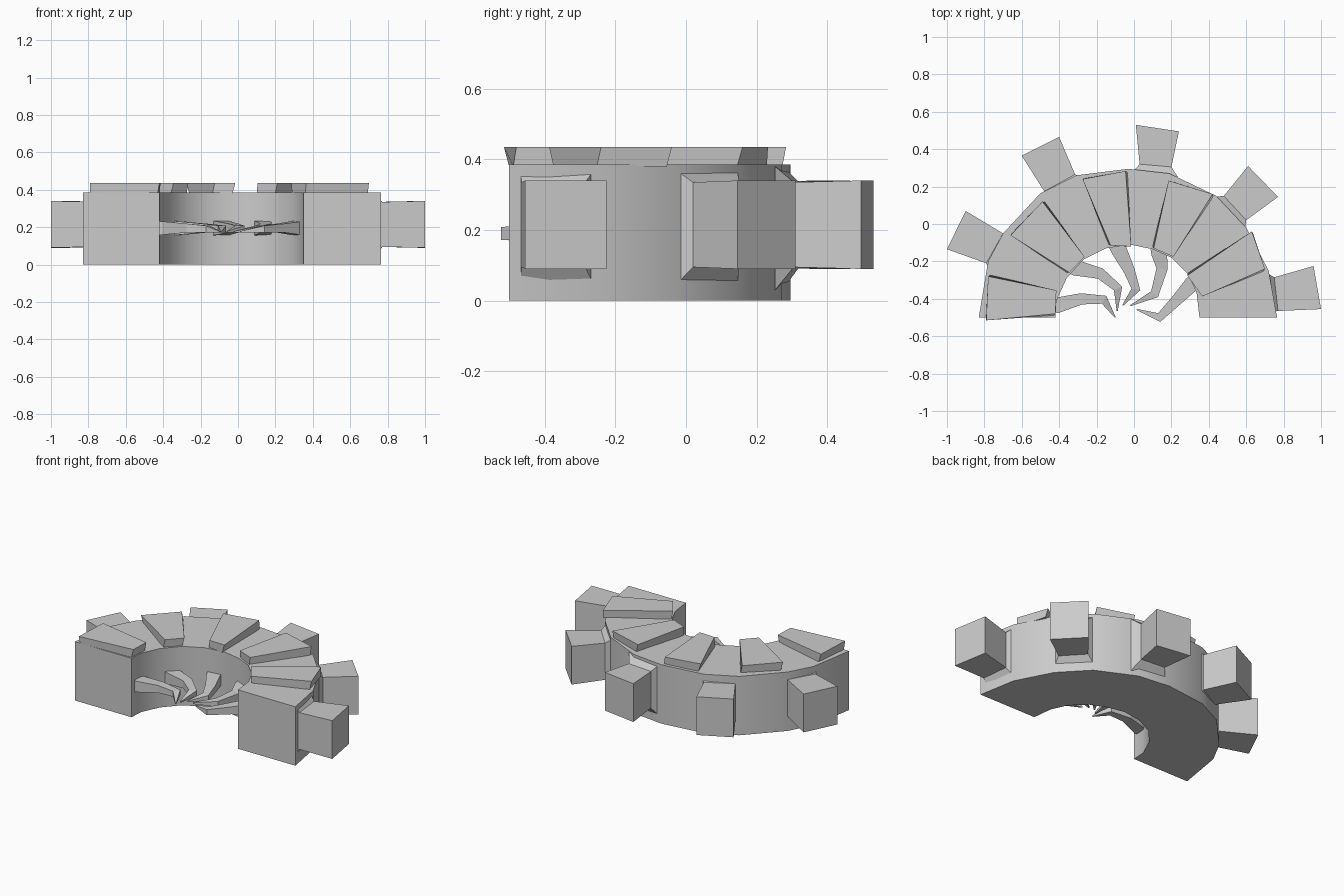
import bpy, bmesh
from mathutils import Vector

if "Cube" in bpy.data.objects:
    bpy.data.objects.remove(bpy.data.objects["Cube"])

def make(name, verts, faces, smooth=False):
    me = bpy.data.meshes.new(name)
    me.from_pydata(verts, [], faces)
    bm = bmesh.new()
    bm.from_mesh(me)
    bmesh.ops.recalc_face_normals(bm, faces=bm.faces)
    bm.to_mesh(me)
    bm.free()
    ob = bpy.data.objects.new(name, me)
    bpy.context.collection.objects.link(ob)
    if smooth:
        bpy.context.view_layer.objects.active = ob
        ob.select_set(True)
        bpy.ops.object.shade_smooth_by_angle(angle=0.6)
        ob.select_set(False)
    return ob

def loft(name, rings, smooth=False):
    # skin four-sided rings and cap both ends
    verts = [v for r in rings for v in r]
    faces = [(0, 1, 2, 3), tuple(range(len(verts) - 4, len(verts)))]
    for i in range(len(rings) - 1):
        for j in range(4):
            k = (j + 1) % 4
            faces.append((i*4 + j, i*4 + k, i*4 + 4 + k, i*4 + 4 + j))
    return make(name, verts, faces, smooth)

# Arched body: matching outer and inner outline points
outer = [(-.83, -.5), (-.78, -.2), (-.70, -.05), (-.5, .165), (-.31, .26), (-.03, .295),
         (.19, .27), (.44, .15), (.6, -.02), (.72, -.25), (.765, -.5)]
inner = [(-.42, -.5), (-.415, -.41), (-.36, -.29), (-.27, -.19), (-.15, -.13), (-.02, -.11),
         (.1, -.135), (.2, -.18), (.29, -.27), (.335, -.37), (.35, -.5)]
loft("arch_body", [[(*o, 0), (*n, 0), (*n, .385), (*o, .385)]
                   for o, n in zip(outer, inner)], True)

# Slanted plates on the top face
plates = [
    [(-.78, -.28), (-.415, -.355), (-.42, -.48), (-.79, -.515)],
    [(-.66, -.06), (-.49, .12), (-.265, -.175), (-.345, -.26)],
    [(-.275, .24), (-.045, .283), (-.015, -.12), (-.125, -.115)],
    [(.185, .232), (.42, .16), (.21, -.175), (.105, -.13)],
    [(.63, -.04), (.70, -.24), (.365, -.387), (.285, -.275)],
]
for i, p in enumerate(plates):
    top = [Vector((*c, .435)) for c in p]
    mid = sum(top, Vector()) / 4
    low = []
    for v in top:
        d = v - mid
        low.append((mid.x + d.x*.97 + d.y*.06, mid.y + d.y*.97 - d.x*.06, .38))
    loft(f"top_plate_{i+1}", [low, top])

# Outer blocks: two far corners, then two corners at the body
blocks = [
    [(-1, -.135), (-.9, .07), (-.70, -.05), (-.79, -.21)],
    [(-.6, .365), (-.4, .465), (-.315, .265), (-.48, .175)],
    [(.01, .53), (.24, .495), (.2, .305), (.03, .32)],
    [(.61, .31), (.77, .145), (.6, .02), (.48, .15)],
    [(.96, -.225), (1, -.455), (.77, -.465), (.75, -.285)],
]
for i, b in enumerate(blocks):
    a0, a1, b1, b0 = [Vector(c) for c in b]
    def ring(p, q, lo, hi):
        return [(*p, lo), (*q, lo), (*q, hi), (*p, hi)]
    inw = ((b0 + b1) - (a0 + a1)).normalized()
    side = (b1 - b0) * .22
    f0, f1 = b0 + inw*.05 - side, b1 + inw*.05 + side
    if i == 4:                      # last block sits flush at the arch end
        f1 = b1 + inw*.03
    loft(f"outer_block_{i+1}", [ring(a0, a1, .09, .34), ring(b0, b1, .095, .335),
                                ring(f0, f1, .03, .38)])

# Curved, tapering spines on the inner side
spines = [
    [(-.45, -.42), (-.41, -.435), (-.28, -.4), (-.16, -.405), (-.10, -.5)],
    [(-.36, -.21), (-.31, -.235), (-.18, -.265), (-.085, -.345), (-.09, -.465)],
    [(-.1, -.09), (-.08, -.14), (-.025, -.25), (.01, -.35), (-.06, -.435)],
    [(.13, -.11), (.135, -.16), (.15, -.24), (.11, -.375), (-.02, -.437)],
    [(.35, -.28), (.31, -.32), (.23, -.405), (.135, -.5), (.015, -.457)],
]
wid = [.045, .042, .03, .024, .003]
hgt = [.04, .036, .024, .018, .004]
zs = [.195, .195, .195, .19, .175]
for i, path in enumerate(spines):
    pts = [Vector(p) for p in path]
    rings = []
    for k, p in enumerate(pts):
        t = (pts[min(k + 1, 4)] - pts[max(k - 1, 0)]).normalized()
        n = Vector((-t.y, t.x)) * wid[k]
        z, h = zs[k], hgt[k]
        rings.append([(*(p + n), z - h), (*(p - n), z - h), (*(p - n), z + h), (*(p + n), z + h)])
    loft(f"inner_spine_{i+1}", rings)
